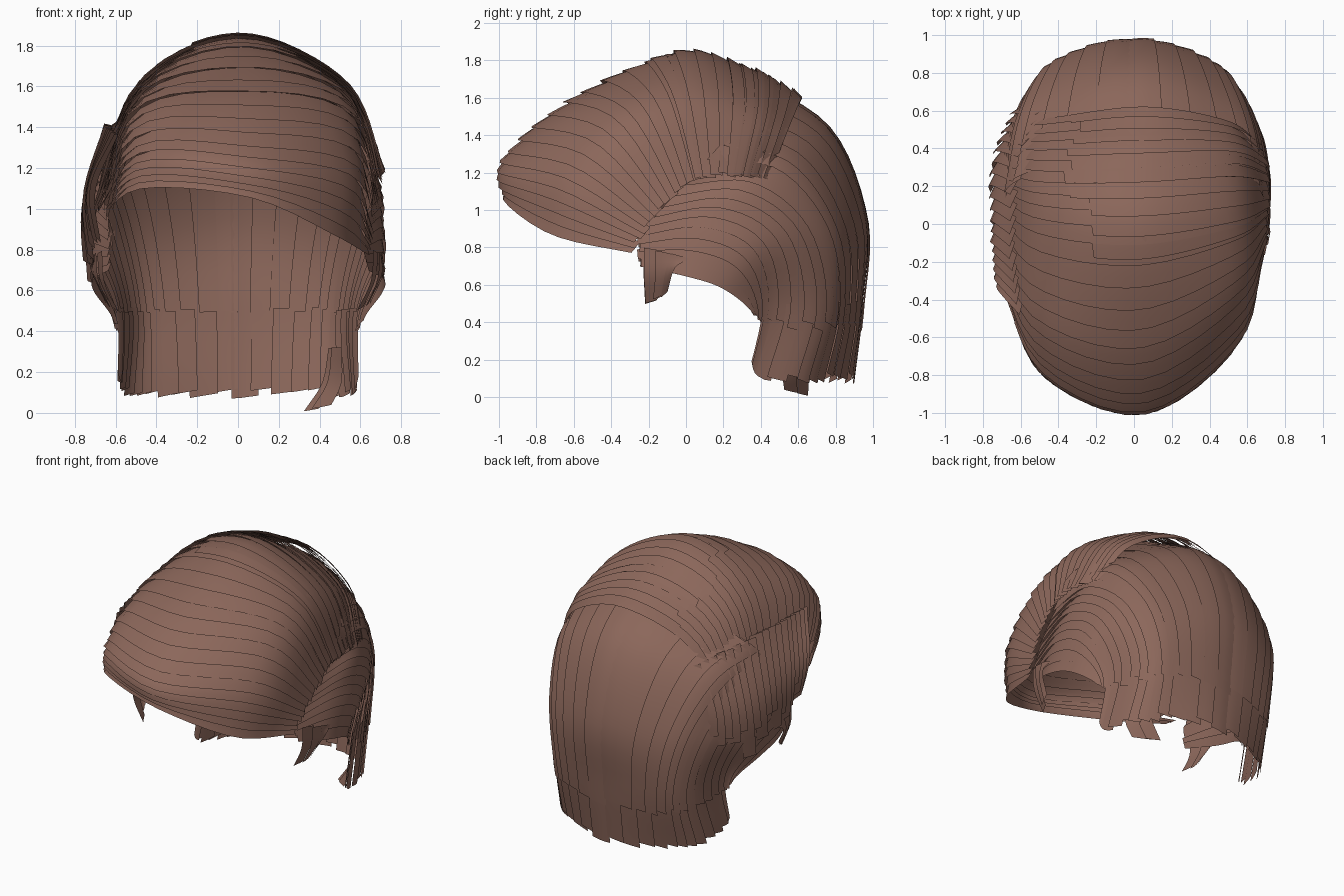
import bpy, bmesh, random
from mathutils import Vector

random.seed(4)
cube = bpy.data.objects.get("Cube")
if cube:
    bpy.data.objects.remove(cube, do_unlink=True)

brown = bpy.data.materials.new("hair brown")
brown.use_nodes = True
colour = (0.26, 0.135, 0.103, 1)
brown.diffuse_color = colour
bsdf = next(n for n in brown.node_tree.nodes if n.type == 'BSDF_PRINCIPLED')
bsdf.inputs["Base Color"].default_value = colour
bsdf.inputs["Roughness"].default_value = 0.8

CENTRE = Vector((0, 0.1, 0.85))


def spline(points, t):
    """Smooth curve through points, t from 0 to 1."""
    p = [2 * points[0] - points[1]] + points + [2 * points[-1] - points[-2]]
    s = min(max(t, 0), 1) * (len(points) - 1)
    i = min(int(s), len(points) - 2)
    f = s - i
    a, b, c, d = p[i:i + 4]
    return b + 0.5 * f * (c - a + f * (2 * a - 5 * b + 4 * c - d + f * (3 * (b - c) + d - a)))


def surface(rows, u, t):
    return spline([spline(r, t) for r in rows], u)


def lifted(rows, u, t, lift):
    """Point on the guide surface, pushed outwards by lift."""
    e = 0.01
    u0, t0 = min(max(u, e), 1 - e), min(max(t, e), 1 - e)
    du = surface(rows, u0 + e, t0) - surface(rows, u0 - e, t0)
    dt = surface(rows, u0, t0 + e) - surface(rows, u0, t0 - e)
    n = du.cross(dt).normalized()
    p = surface(rows, u, t)
    if n.dot(p - CENTRE) < 0:
        n.negate()
    return p + n * lift


def hair_layer(name, rows, count, span=(0, 1), start=0.0, end=1.0, ragged=0.06,
               overlap=1.35, tilt=0.02, base=0.0, steps=18, mirror_tilt=False):
    """Overlapping thin locks that follow a guide surface."""
    rows = [[Vector(p) for p in r] for r in rows]
    bm = bmesh.new()
    width = (span[1] - span[0]) / count
    for k in range(count):
        u0 = span[0] + k * width
        u1 = min(u0 + width * overlap, 1)
        t0 = start + random.uniform(0, 0.015)
        t1 = end - random.uniform(0, ragged)
        raise_by = base + random.uniform(-0.004, 0.004)
        across = []
        for i in range(steps + 1):
            t = t0 + (t1 - t0) * i / steps
            line = []
            for w in (0, 0.33, 0.67, 1):
                up = 1 - w
                if mirror_tilt and u0 + width / 2 > 0.5:
                    up = w
                skew = (w - 0.5) * 0.012 * i / steps
                line.append(bm.verts.new(lifted(rows, u0 + (u1 - u0) * w, t + skew,
                                                raise_by + tilt * up)))
            across.append(line)
        for a, b in zip(across, across[1:]):
            for j in range(3):
                bm.faces.new((a[j], a[j + 1], b[j + 1], b[j])).smooth = True
    mesh = bpy.data.meshes.new(name)
    bm.to_mesh(mesh)
    bm.free()
    mesh.materials.append(brown)
    obj = bpy.data.objects.new(name, mesh)
    bpy.context.collection.objects.link(obj)


def mirrored(row):
    return [(-x, y, z) for x, y, z in row]


# Swept top: from the side parting, over the crown, to the other side
sweep = [
    [(.63, -.28, .77), (.46, -.71, .87), (.05, -.96, 1.06), (-.45, -.80, 1.10), (-.65, -.42, .97)],
    [(.66, -.19, .90), (.54, -.61, 1.17), (.05, -.97, 1.25), (-.47, -.77, 1.27), (-.69, -.30, .98)],
    [(.69, -.06, 1.05), (.54, -.33, 1.48), (.03, -.61, 1.58), (-.50, -.47, 1.48), (-.71, -.10, .93)],
    [(.70, .10, 1.16), (.51, .02, 1.61), (0, -.05, 1.83), (-.50, 0, 1.58), (-.71, .15, .88)],
    [(.70, .28, 1.17), (.50, .35, 1.54), (0, .33, 1.75), (-.50, .32, 1.52), (-.70, .38, .85)],
    [(.65, .44, 1.16), (.48, .55, 1.44), (.05, .62, 1.60), (-.45, .56, 1.40), (-.64, .55, .90)],
]
hair_layer("swept_top", sweep, 26, ragged=0.12)
hair_layer("swept_crown_overlay", sweep, 10, span=(0.55, 1), end=0.68, ragged=0.08, base=0.006)

# Layered ends that drape down the far side
drape = [
    [(-.57, -.48, 1.36), (-.69, -.34, 1.10), (-.66, -.28, .84)],
    [(-.62, -.12, 1.40), (-.72, -.04, 1.05), (-.69, -.06, .70)],
    [(-.59, .28, 1.40), (-.71, .32, 1.00), (-.70, .26, .62)],
    [(-.46, .62, 1.33), (-.60, .62, 1.00), (-.57, .60, .58)],
]
hair_layer("far_side_drape", drape, 18, ragged=0.35, tilt=0.035, base=0.005, steps=10)

# Sides and back: from the temples round to the nape
half = [
    [(.62, -.25, .70), (.70, -.02, .65), (.69, .18, .59), (.61, .33, .48), (.57, .40, .36)],
    [(.62, -.25, .87), (.70, .10, .92), (.69, .37, .80), (.58, .45, .50), (.58, .36, .12)],
    [(.65, -.06, 1.10), (.68, .33, 1.12), (.60, .62, .90), (.51, .72, .50), (.53, .62, .08)],
    [(.62, .22, 1.40), (.53, .60, 1.27), (.43, .83, .90), (.37, .86, .50), (.35, .78, .07)],
]
middle = [(0, .36, 1.71), (0, .78, 1.43), (0, .97, .95), (0, .95, .50), (0, .90, .07)]
back = half + [middle] + [mirrored(r) for r in reversed(half)]
hair_layer("sides_and_back", back, 34, end=0.84, ragged=0.03, tilt=0.015, mirror_tilt=True)
hair_layer("nape_locks", back, 24, span=(0.1, 0.9), start=0.74, ragged=0.03,
           tilt=0.015, base=-0.008, steps=8, mirror_tilt=True)

# Small locks in front of the ears, and the longer tip at the nape
burn = [
    [(.65, -.22, .80), (.64, -.22, .65), (.57, -.21, .50)],
    [(.69, -.12, .78), (.68, -.13, .66), (.62, -.15, .52)],
    [(.71, .02, .74), (.72, -.06, .69), (.65, -.10, .56)],
]
tip = [
    [(.50, .52, .32), (.50, .51, .15), (.45, .52, .04)],
    [(.44, .68, .32), (.41, .66, .15), (.32, .65, .01)],
]
hair_layer("left_ear_lock", burn, 3, steps=8, tilt=0.015)
hair_layer("right_ear_lock", [mirrored(r) for r in burn], 3, steps=8, tilt=0.015)
hair_layer("nape_tip", tip, 2, steps=6, tilt=0.01, ragged=0.02)
